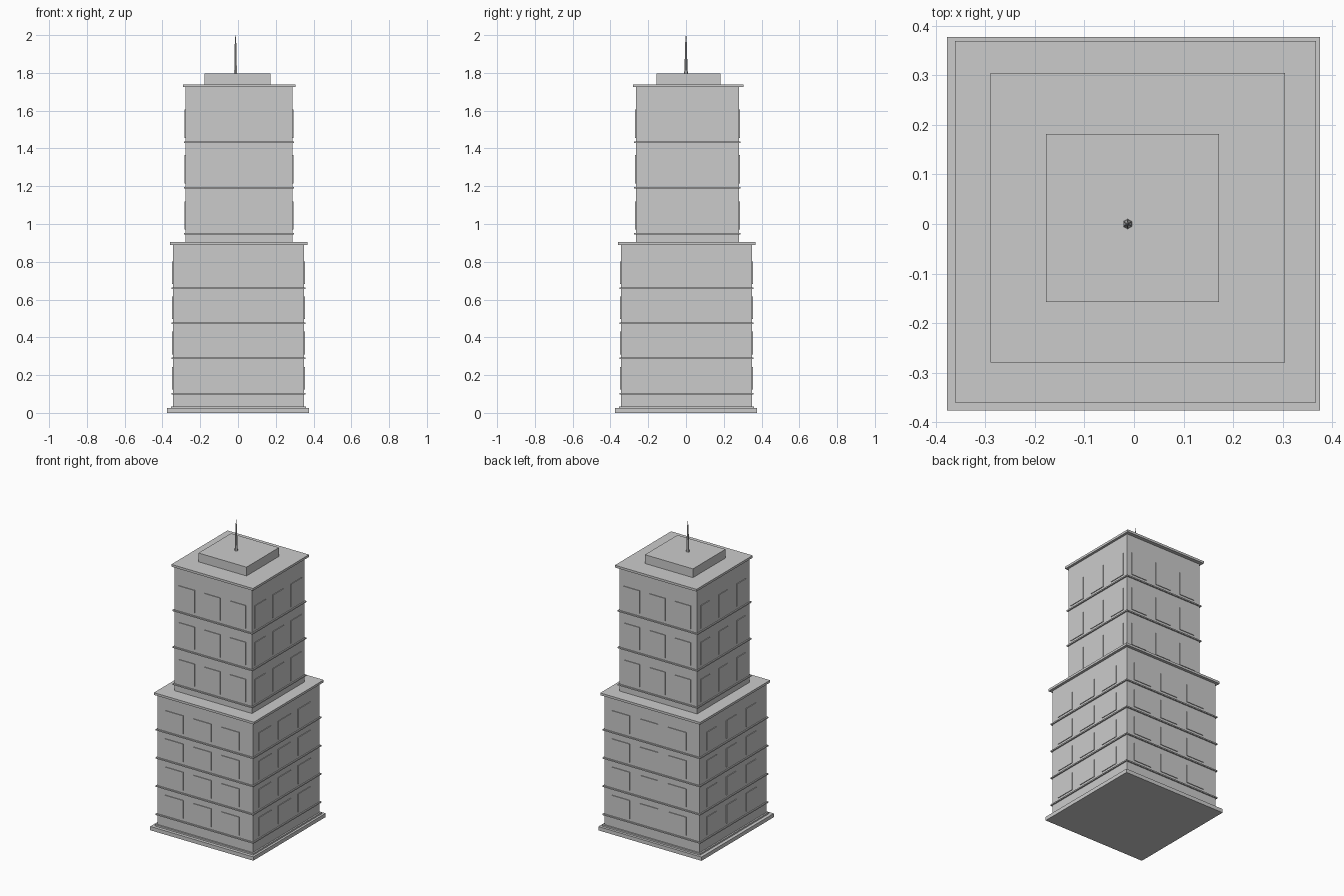
import bpy
from mathutils import Matrix, Vector
from math import pi

old = bpy.data.objects.get("Cube")
if old:
    bpy.data.objects.remove(old, do_unlink=True)

# One plain grey for the whole tower
grey = bpy.data.materials.new("concrete grey")
grey.use_nodes = True
colour = (0.6, 0.6, 0.6, 1)
grey.diffuse_color = colour
grey.node_tree.nodes["Principled BSDF"].inputs["Base Color"].default_value = colour


def box(name, x0, x1, y0, y1, z0, z1):
    bpy.ops.mesh.primitive_cube_add(
        size=1, location=((x0 + x1) / 2, (y0 + y1) / 2, (z0 + z1) / 2))
    ob = bpy.context.object
    ob.name = name
    ob.scale = (x1 - x0, y1 - y0, z1 - z0)
    ob.data.materials.append(grey)
    return ob


def cone(name, r0, r1, z0, z1):
    bpy.ops.mesh.primitive_cone_add(
        vertices=6, radius1=r0, radius2=r1, depth=z1 - z0,
        location=(-0.013, 0, (z0 + z1) / 2))
    ob = bpy.context.object
    ob.name = name
    ob.data.materials.append(grey)


def tier(name, rect, z0, z1, floors, band_out, spacing, width, height, shift):
    """Block with a string course and three window plates per side on each floor."""
    x0, x1, y0, y1 = rect
    box(name + "_block", *rect, z0, z1)
    centre = Vector(((x0 + x1) / 2, (y0 + y1) / 2, 0))
    half = ((y1 - y0) / 2, (x1 - x0) / 2)
    for f, z in enumerate(floors):
        box(f"{name}_band_{f}", x0 - band_out, x1 + band_out,
            y0 - band_out, y1 + band_out, z - 0.004, z + 0.004)
        for side, label in enumerate(("front", "left", "back", "right")):
            w = width * (0.8 if label == "right" else 1)
            turn = Matrix.Rotation(side * pi / 2, 4, "Z")
            for i in (-1, 0, 1):
                pos = Vector((i * spacing + shift, -half[side % 2],
                              z + 0.022 + height / 2))
                bpy.ops.mesh.primitive_cube_add(size=1)
                ob = bpy.context.object
                ob.name = f"{name}_{label}_window_{f}_{i + 2}"
                ob.data.materials.append(grey)
                ob.matrix_world = (Matrix.Translation(centre) @ turn
                                   @ Matrix.Translation(pos)
                                   @ Matrix.Diagonal((w, 0.009, height, 1)))


# Stepped plinth
box("plinth", -0.377, 0.375, -0.376, 0.377, 0, 0.025)
box("plinth_step", -0.355, 0.36, -0.355, 0.36, 0.025, 0.035)

# Lower tier and its ledge
tier("lower", (-0.345, 0.35, -0.345, 0.35), 0.035, 0.89,
     [0.102, 0.288, 0.474, 0.66], 0.008, 0.205, 0.13, 0.12, -0.02)
box("lower_ledge", -0.361, 0.367, -0.36, 0.369, 0.89, 0.905)

# Upper tier and its roof slab
tier("upper", (-0.278, 0.289, -0.266, 0.281), 0.905, 1.724,
     [0.948, 1.192, 1.434], 0.008, 0.187, 0.115, 0.15, -0.005)
box("roof_slab", -0.29, 0.305, -0.28, 0.305, 1.724, 1.739)

# Rooftop room and mast
box("rooftop_room", -0.178, 0.172, -0.157, 0.182, 1.739, 1.797)
cone("mast_collar", 0.01, 0.009, 1.797, 1.81)
cone("mast", 0.008, 0.005, 1.81, 1.95)
cone("mast_tip", 0.005, 0.001, 1.95, 2.0)
